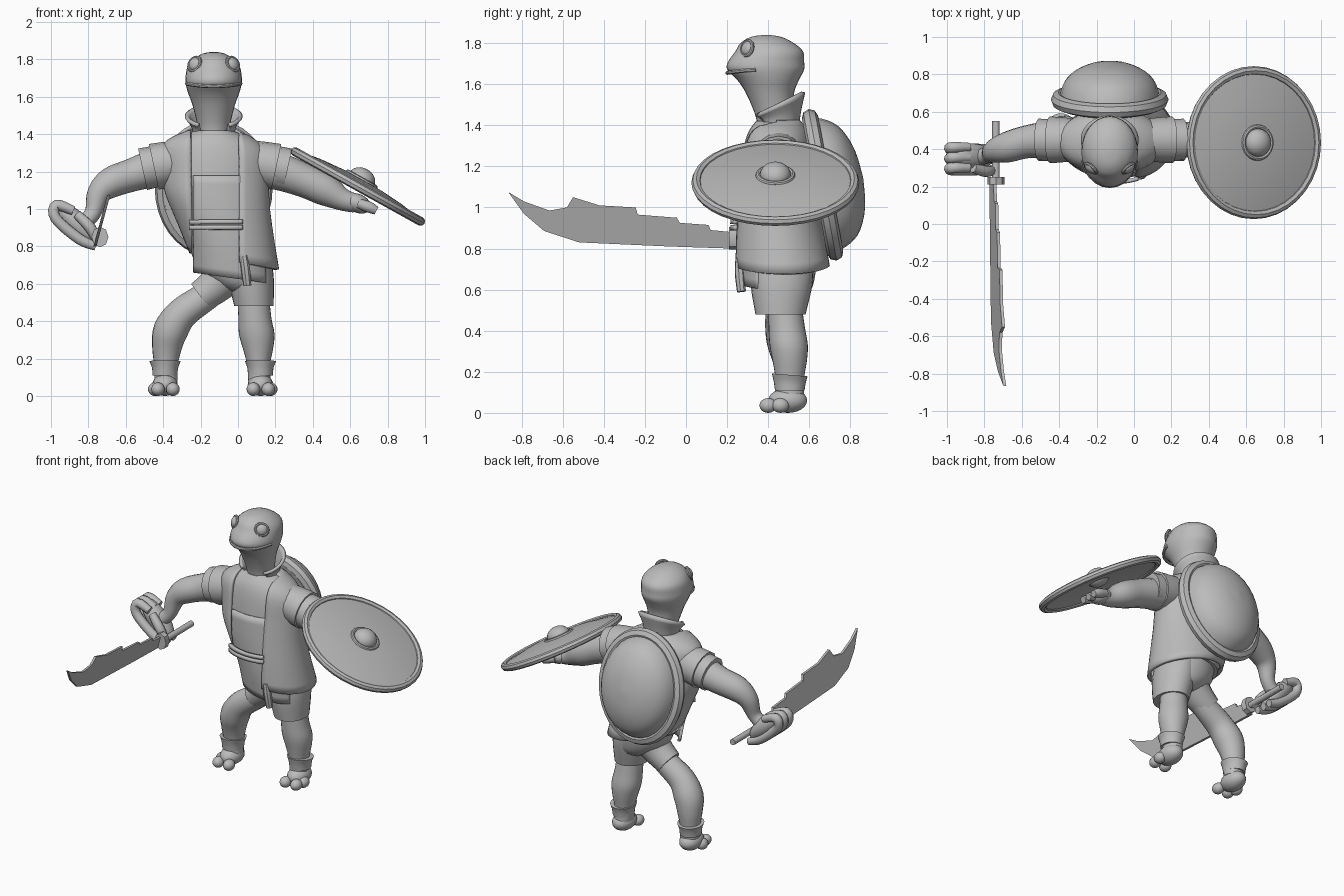
import bpy, bmesh
from math import sin, cos, asin, pi, radians
from mathutils import Vector, Matrix, Quaternion

cube = bpy.data.objects.get("Cube")
if cube:
    bpy.data.objects.remove(cube)

grey = bpy.data.materials.new("plain_grey")
grey.use_nodes = True
grey.diffuse_color = (0.5, 0.5, 0.5, 1)
grey.node_tree.nodes["Principled BSDF"].inputs["Base Color"].default_value = (0.5, 0.5, 0.5, 1)
parts = []


def finish(name, bm, matrix=None):
    if matrix:
        bm.transform(matrix)
    bmesh.ops.recalc_face_normals(bm, faces=bm.faces)
    me = bpy.data.meshes.new(name)
    bm.to_mesh(me)
    bm.free()
    me.materials.append(grey)
    ob = bpy.data.objects.new(name, me)
    bpy.context.collection.objects.link(ob)
    parts.append(ob)
    return ob


def smooth_path(points, steps):
    """Catmull-Rom interpolation of tuples."""
    if steps == 1:
        return points
    out = []
    for i in range(len(points) - 1):
        a, b, c, d = (points[max(i - 1, 0)], points[i], points[i + 1],
                      points[min(i + 2, len(points) - 1)])
        for k in range(steps):
            t = k / steps
            out.append(tuple(
                q + t / 2 * (r - p + t * (2*p - 5*q + 4*r - s + t * (3*q - p - 3*r + s)))
                for p, q, r, s in zip(a, b, c, d)))
    return out + [points[-1]]


def skin(bm, rows, closed):
    n = len(rows[0])
    for lo, hi in zip(rows, rows[1:]):
        for j in range(n if closed else n - 1):
            k = (j + 1) % n
            bm.faces.new((lo[j], lo[k], hi[k], hi[j]))
    if closed:
        bm.faces.new(rows[0])
        bm.faces.new(rows[-1])


def loft(name, rings, seg=28, steps=3, span=None, front=False, tilt=(0, 0), matrix=None):
    """Rings are (z, centre x, centre y, radius x, radius y); span cuts an opening."""
    bm = bmesh.new()
    rows = []
    rings = smooth_path(rings, steps)
    for i, (z, cx, cy, rx, ry) in enumerate(rings):
        f = i / (len(rings) - 1)
        if span:
            a, b = (asin(max(-1, min(1, (x - cx) / rx))) for x in span)
            a, b = (a, b) if front else (b, a + 2 * pi)
            angles = [a + (b - a) * j / seg for j in range(seg + 1)]
        else:
            angles = [2 * pi * j / seg for j in range(seg)]
        rows.append([bm.verts.new((cx + rx * sin(a), cy - ry * cos(a),
                     z + f * (tilt[0] * rx * sin(a) - tilt[1] * ry * cos(a)))) for a in angles])
    skin(bm, rows, not span)
    ob = finish(name, bm, matrix)
    if span:
        ob.modifiers.new("cloth", "SOLIDIFY").thickness = 0.02
    return ob


def tube(name, points, seg=16, steps=4):
    """Points are (x, y, z, radius)."""
    pts = smooth_path(points, steps)
    bm = bmesh.new()
    rows, q, old = [], Quaternion(), Vector((0, 0, 1))
    for i, p in enumerate(pts):
        t = (Vector(pts[min(i + 1, len(pts) - 1)][:3]) - Vector(pts[max(i - 1, 0)][:3])).normalized()
        q = old.rotation_difference(t) @ q
        old = t
        rows.append([bm.verts.new(Vector(p[:3]) + q @ Vector(
            (p[3] * cos(2*pi*j/seg), p[3] * sin(2*pi*j/seg), 0))) for j in range(seg)])
    skin(bm, rows, True)
    return finish(name, bm)


def place(loc, direction=(0, 0, 1), size=(1, 1, 1)):
    q = Vector((0, 0, 1)).rotation_difference(Vector(direction).normalized())
    return Matrix.LocRotScale(Vector(loc), q, Vector(size))


def ball(name, loc, size, direction=(0, 0, 1)):
    bm = bmesh.new()
    bmesh.ops.create_uvsphere(bm, u_segments=20, v_segments=12, radius=1)
    return finish(name, bm, place(loc, direction, size))


def hoop(name, rx, ry, r, matrix, seg=36):
    bm = bmesh.new()
    rows = [[bm.verts.new(((rx + r*cos(2*pi*j/8)) * cos(2*pi*i/seg),
                           (ry + r*cos(2*pi*j/8)) * sin(2*pi*i/seg), r * sin(2*pi*j/8)))
             for j in range(8)] for i in range(seg)]
    for i in range(seg):
        a, b = rows[i], rows[(i + 1) % seg]
        for j in range(8):
            bm.faces.new((a[j], a[(j + 1) % 8], b[(j + 1) % 8], b[j]))
    return finish(name, bm, matrix)


# Head, neck and face
loft("head_and_neck", [
    (1.30, -.13, .44, .10, .10), (1.42, -.13, .435, .085, .09), (1.55, -.13, .41, .112, .115),
    (1.62, -.13, .40, .137, .15), (1.67, -.13, .388, .15, .187), (1.71, -.13, .39, .15, .185),
    (1.76, -.13, .405, .14, .165), (1.80, -.13, .395, .11, .13), (1.83, -.13, .39, .06, .075),
    (1.84, -.13, .39, .01, .01)])
tube("upper_lip", [(-.13 + .149 * sin(a), .388 - .186 * cos(a), 1.655 + .015 * sin(a)**2, .01)
                   for a in [radians(d) for d in range(-75, 76, 15)]], seg=8, steps=1)
for side, label in ((1, "left"), (-1, "right")):
    at, out = (-.13 + side * .102, .298, 1.775), (side * .6, -.7, .3)
    ball(label + "_eye", at, (.036, .036, .022), out)
    hoop(label + "_eyelid", .04, .036, .009, place(at, out), 20)

# Coat, tunic, apron and collar
loft("tunic", [
    (1.42, -.13, .44, .10, .10), (1.36, -.13, .44, .21, .14), (1.25, -.12, .44, .26, .165),
    (1.05, -.11, .44, .26, .18), (.88, -.07, .45, .235, .185), (.74, -.03, .46, .21, .19)])
loft("coat", [
    (1.43, -.13, .44, .11, .11), (1.38, -.13, .44, .22, .15), (1.31, -.125, .44, .285, .17),
    (1.18, -.12, .44, .285, .185), (1.05, -.11, .44, .28, .2), (.90, -.07, .45, .26, .215),
    (.72, -.02, .47, .24, .23)], span=(-.255, .01), tilt=(-.18, 0), seg=40)
loft("apron", [
    (1.18, -.12, .44, .27, .186), (1.0, -.10, .44, .265, .195), (.80, -.05, .45, .23, .2),
    (.63, -.03, .46, .22, .19)], span=(-.24, .15), front=True, tilt=(-.14, 0))
for z in (.90, .93):
    loft("belt_band", [(z - .012, -.08, .445, .255, .21), (z + .012, -.083, .445, .256, .208)],
         steps=1, span=(-.25, .02), front=True)
tube("belt_end", [(.03, .262, .75, .022), (.04, .262, .68, .025), (.05, .27, .59, .022)], seg=8)
loft("collar", [(1.38, -.13, .45, .11, .10), (1.44, -.13, .45, .12, .11),
                (1.495, -.13, .45, .155, .13)], span=(-.215, -.045), tilt=(0, .5))

# Shell on the back
shell = place((-.13, .665, 1.11), (0, .983, .183))
loft("shell_dome", [(-.04, 0, 0, .27, .335), (.0, 0, 0, .27, .335), (.08, 0, 0, .25, .305),
                    (.14, 0, 0, .20, .25), (.185, 0, 0, .11, .14), (.2, 0, 0, .01, .01)], matrix=shell)
hoop("shell_rim", .275, .335, .04, shell)

# Arms and short layered sleeves
tube("right_arm", [(-.28, .45, 1.24, .11), (-.45, .45, 1.215, .1), (-.57, .44, 1.18, .088),
                   (-.68, .41, 1.14, .082), (-.745, .39, 1.08, .064), (-.775, .37, .98, .045),
                   (-.82, .36, .93, .045)])
tube("left_arm", [(.05, .45, 1.24, .11), (.22, .45, 1.2, .1), (.36, .45, 1.15, .09),
                  (.47, .45, 1.10, .085), (.56, .44, 1.05, .06), (.63, .44, 1.03, .05)])
for label, cx, s in (("right", -.13, -1), ("left", -.115, 1)):
    tube(label + "_sleeve", [(cx + s*.16, .45, 1.26, .11), (cx + s*.25, .45, 1.24, .12),
                             (cx + s*.32, .45, 1.225, .125)])
    tube(label + "_sleeve_lining", [(cx + s*.25, .45, 1.24, .11), (cx + s*.38, .45, 1.212, .113)], steps=1)

# Hands
ball("right_palm", (-.86, .36, .92), (.06, .07, .15), (-.23, 0, .23))
for i, y in enumerate((.30, .355, .41)):
    tube("right_finger", [(-.88, y, .99, .025), (-.97, y, 1.02, .03), (-.975, y - .01, .95, .03),
                          (-.85, y - .01, .84, .03), (-.76, y - .01, .80, .024)], seg=10)
tube("right_thumb", [(-.86, .30, .97, .025), (-.79, .28, .9, .03), (-.75, .29, .82, .022)], seg=10)
ball("left_palm", (.64, .44, 1.03), (.05, .065, .075), (.9, 0, -.4))
for y in (.39, .44, .49):
    tube("left_finger", [(.64, y, 1.03, .025), (.70, y, 1.01, .03), (.74, y, .99, .022)], seg=10)

# Round shield
face = place((.64, .435, 1.12), (.485, 0, .875))
loft("shield_disc", [(z, 0, 0, r, r) for z, r in (
    (.02, .002), (.01, .25), (-.012, .385), (.008, .385), (.032, .25), (.042, .12), (.045, .002))],
     seg=36, steps=1, matrix=face)
hoop("shield_rim", .385, .385, .024, face)
hoop("shield_boss_ring", .085, .085, .012, face @ Matrix.Translation((0, 0, .043)), 24)
ball("shield_boss", face @ Vector((0, 0, .045)), (.075, .075, .06), (.485, 0, .875))

# Notched sword
outline = [(-.865, 1.075), (-.79, 1.03), (-.665, .985), (-.58, 1.0), (-.55, 1.05), (-.42, 1.01),
           (-.245, 1.0), (-.235, .965), (-.045, .95), (-.03, .925), (.11, .915), (.12, .89),
           (.225, .88), (.225, .80), (-.08, .81), (-.52, .83), (-.69, .885), (-.79, .97)]
bm = bmesh.new()
sides = [[bm.verts.new((-.765 + .27 * (z - .8) + dx, y, z)) for y, z in outline] for dx in (-.008, .008)]
skin(bm, sides, True)
finish("sword_blade", bm)
tube("sword_handle", [(-.738, .22, .845, .02), (-.738, .55, .845, .02)], seg=12, steps=1)
loft("sword_guard", [(-.02, 0, 0, .045, .055), (.02, 0, 0, .045, .055)], seg=8, steps=1,
     matrix=place((-.738, .23, .85), (0, 1, 0)))

# Shorts and legs
loft("shorts_seat", [(.82, -.03, .47, .19, .17), (.68, -.01, .47, .19, .16), (.6, .02, .47, .15, .14),
                     (.56, .04, .47, .10, .1)])
loft("left_short_leg", [(.72, .06, .47, .12, .15), (.62, .07, .465, .122, .15), (.48, .085, .46, .105, .122)])
tube("right_short_leg", [(-.02, .47, .70, .13), (-.11, .47, .6, .1), (-.20, .47, .53, .085)])
loft("left_leg", [(.55, .08, .48, .085, .08), (.42, .09, .49, .088, .088), (.33, .1, .50, .095, .093),
                  (.25, .107, .505, .08, .083), (.17, .11, .505, .062, .07), (.08, .115, .505, .06, .07)])
tube("right_leg", [(-.08, .47, .60, .075), (-.19, .47, .52, .078), (-.30, .47, .44, .085),
                   (-.36, .485, .35, .093), (-.38, .5, .26, .08), (-.385, .505, .17, .065),
                   (-.385, .505, .08, .062)])

# Feet with ankle cuffs
for label, x, s in (("left", .12, 1), ("right", -.39, -1)):
    loft(label + "_ankle_cuff", [(.11, x, .505, .066, .072), (.15, x, .505, .07, .078),
                                 (.185, x, .505, .083, .087)], tilt=(0, -.08))
    ball(label + "_foot", (x, .495, .06), (.068, .095, .06))
    for dx, y in ((-.038, .40), (.042, .40), (s * .055, .46)):
        ball(label + "_toe", (x + dx, y, .036), (.036, .042, .036))

# Smooth shading with sharp creases
bpy.ops.object.select_all(action="DESELECT")
for ob in parts:
    ob.select_set(True)
bpy.context.view_layer.objects.active = parts[0]
bpy.ops.object.shade_smooth_by_angle(angle=radians(40))
